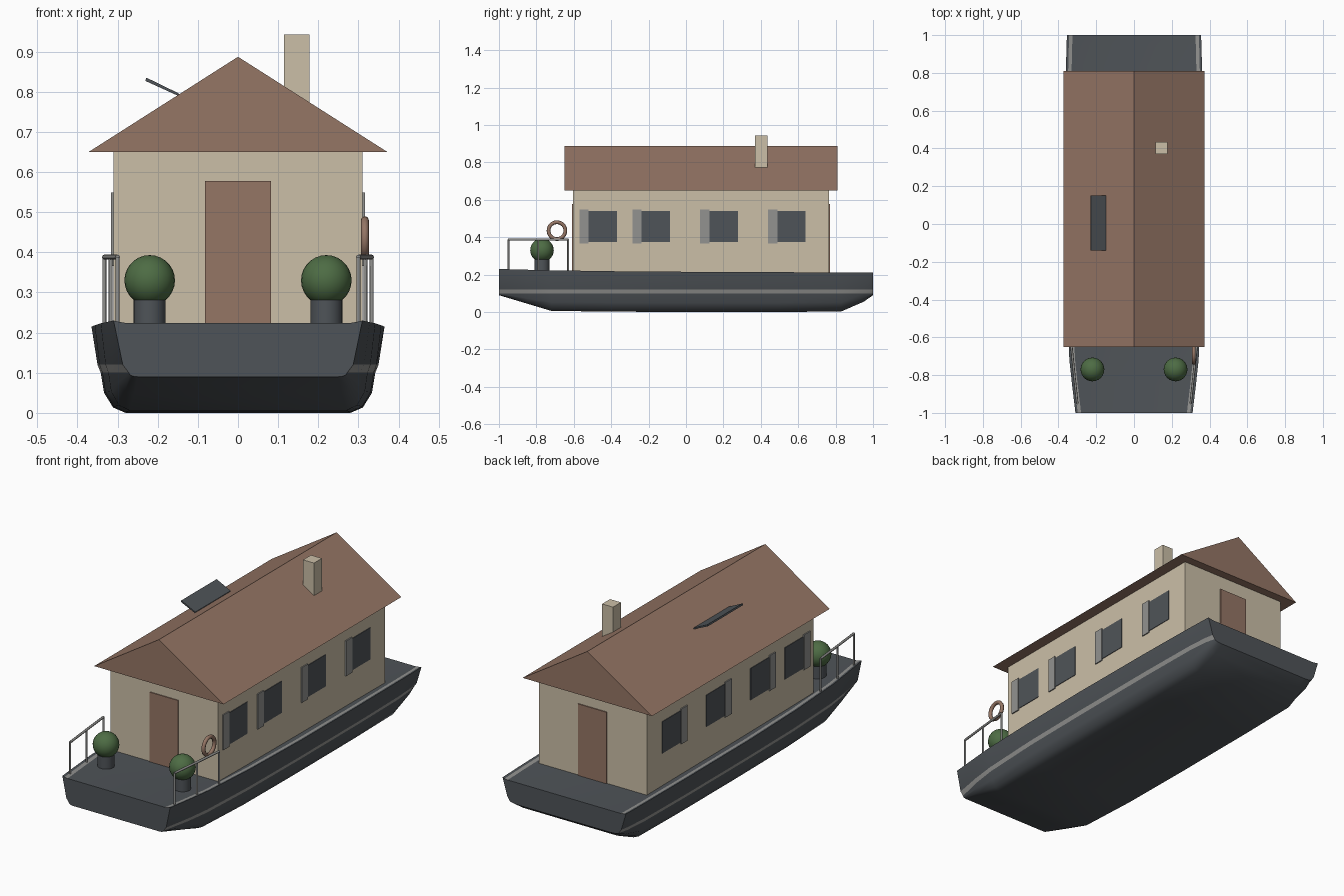
import bpy, bmesh
from math import sin, cos, radians, atan2, hypot
from mathutils import Vector

if "Cube" in bpy.data.objects:
    bpy.data.objects.remove(bpy.data.objects["Cube"])


def material(name, rgb):
    m = bpy.data.materials.new(name)
    m.use_nodes = True
    m.diffuse_color = (*rgb, 1)
    m.node_tree.nodes["Principled BSDF"].inputs["Base Color"].default_value = (*rgb, 1)
    return m


CREAM = material("cream", (0.6, 0.52, 0.39))
BROWN = material("terracotta", (0.3, 0.18, 0.13))
DARK = material("slate", (0.078, 0.088, 0.098))
GREY = material("light grey", (0.29, 0.29, 0.28))
GREEN = material("leaf green", (0.075, 0.15, 0.058))


def make(name, bm, *mats, smooth=None):
    """Turn a bmesh into a named object."""
    bmesh.ops.recalc_face_normals(bm, faces=bm.faces)
    mesh = bpy.data.meshes.new(name)
    bm.to_mesh(mesh)
    bm.free()
    for m in mats:
        mesh.materials.append(m)
    ob = bpy.data.objects.new(name, mesh)
    bpy.context.collection.objects.link(ob)
    if smooth:
        bpy.ops.object.select_all(action='DESELECT')
        ob.select_set(True)
        bpy.context.view_layer.objects.active = ob
        bpy.ops.object.shade_smooth_by_angle(angle=radians(smooth))
    return ob


def box(name, mat, x, y, z):
    bm = bmesh.new()
    bmesh.ops.create_cube(bm, size=1)
    for v in bm.verts:
        v.co = [(a + b) / 2 + c * (b - a) for (a, b), c in zip((x, y, z), v.co)]
    return make(name, bm, mat)


def extrude_profile(name, mat, points, y0, y1):
    """Extrude an x-z outline along y."""
    bm = bmesh.new()
    face = bm.faces.new([bm.verts.new((x, y0, z)) for x, z in points])
    ext = bmesh.ops.extrude_face_region(bm, geom=[face])
    verts = [g for g in ext["geom"] if isinstance(g, bmesh.types.BMVert)]
    bmesh.ops.translate(bm, verts=verts, vec=(0, y1 - y0, 0))
    return make(name, bm, mat)


def tube(name, mat, points, radius, cyclic=False):
    cu = bpy.data.curves.new(name, 'CURVE')
    cu.dimensions = '3D'
    cu.bevel_depth = radius
    cu.bevel_resolution = 2
    cu.use_fill_caps = True
    sp = cu.splines.new('POLY')
    sp.points.add(len(points) - 1)
    for p, co in zip(sp.points, points):
        p.co = (*co, 1)
    sp.use_cyclic_u = cyclic
    cu.materials.append(mat)
    ob = bpy.data.objects.new(name, cu)
    bpy.context.collection.objects.link(ob)
    return ob


# Hull stations: y, rim z, keel z, half widths at rim, stripe top, stripe bottom, keel
STATIONS = [
    (-1.0, 0.23, 0.09, 0.31, 0.287, 0.272, 0.25),
    (-0.85, 0.226, 0.045, 0.328, 0.314, 0.305, 0.26),
    (-0.72, 0.223, 0.006, 0.342, 0.33, 0.323, 0.27),
    (-0.4, 0.218, 0.002, 0.357, 0.345, 0.338, 0.28),
    (0.0, 0.215, 0.0, 0.365, 0.35, 0.342, 0.28),
    (0.5, 0.213, 0.0, 0.364, 0.35, 0.342, 0.28),
    (0.83, 0.211, 0.003, 0.36, 0.345, 0.338, 0.28),
    (0.95, 0.21, 0.055, 0.357, 0.337, 0.328, 0.27),
    (1.0, 0.21, 0.09, 0.355, 0.328, 0.315, 0.265),
]


def section(y, zt, zb, wt, w12, w10, wb):
    half = [(wb + (w10 - wb) * cos(radians(a)), 0.1 - (0.1 - zb) * sin(radians(a)))
            for a in (90, 60, 30)]
    half += [(w10, 0.1), (w12, 0.12), (wt, zt), (wt - 0.012, zt - 0.003), (wt - 0.03, zt - 0.006)]
    return [(x, y, z) for x, z in half] + [(-x, y, z) for x, z in reversed(half)]


bm = bmesh.new()
rings = [[bm.verts.new(p) for p in section(*s)] for s in STATIONS]
n = len(rings[0])
for a, b in zip(rings, rings[1:]):
    for i in range(n):
        j = (i + 1) % n
        f = bm.faces.new((a[i], a[j], b[j], b[i]))
        # Side stripes and the edge lines on the deck
        f.material_index = 1 if i in (3, 11, 6, 8) else 0
bm.faces.new(rings[0])
bm.faces.new(rings[-1])
make("hull", bm, DARK, GREY, smooth=35)

# Cabin, roof and chimney
box("cabin", CREAM, (-0.31, 0.31), (-0.605, 0.765), (0.19, 0.66))
extrude_profile("roof", BROWN, [(-0.372, 0.65), (0.372, 0.65), (0, 0.887)], -0.65, 0.81)
box("chimney", CREAM, (0.115, 0.178), (0.37, 0.435), (0.75, 0.943))

# Open roof hatch
extrude_profile("roof_hatch", DARK,
                [(-0.145, 0.788), (-0.148, 0.796), (-0.228, 0.835), (-0.231, 0.827)], -0.14, 0.15)

# Doors at both ends
box("front_door", BROWN, (-0.082, 0.082), (-0.61, -0.603), (0.2, 0.577))
box("back_door", BROWN, (-0.082, 0.082), (0.763, 0.77), (0.2, 0.577))

# Windows with one shutter each
for side, word in ((1, "left"), (-1, "right")):
    for k, y in enumerate((-0.52, -0.237, 0.125, 0.488), 1):
        box(f"{word}_window_{k}", DARK, sorted((side * 0.307, side * 0.313)),
            (y, y + 0.152), (0.375, 0.54))
        box(f"{word}_shutter_{k}", GREY, sorted((side * 0.307, side * 0.316)),
            (y - 0.05, y), (0.366, 0.549))

    # Bow railing
    feet = [(side * 0.3, -0.95), (side * 0.317, -0.79), (side * 0.333, -0.63)]
    for k, (x, y) in enumerate(feet, 1):
        tube(f"{word}_rail_post_{k}", GREY, [(x, y, 0.2), (x, y, 0.388)], 0.005)
    tube(f"{word}_rail_top", GREY, [(x, y, 0.388) for x, y in feet], 0.006)

    # Potted bush
    bm = bmesh.new()
    bmesh.ops.create_cone(bm, cap_ends=True, segments=24, radius1=0.04, radius2=0.04, depth=0.095)
    bmesh.ops.translate(bm, verts=bm.verts, vec=(side * 0.22, -0.77, 0.2475))
    make(f"{word}_pot", bm, DARK, smooth=40)
    bm = bmesh.new()
    bmesh.ops.create_uvsphere(bm, u_segments=24, v_segments=14, radius=0.063)
    bmesh.ops.translate(bm, verts=bm.verts, vec=(side * 0.22, -0.77, 0.33))
    make(f"{word}_bush", bm, GREEN, smooth=40)

# Life ring on the left railing
tube("life_ring", BROWN,
     [(0.316, -0.69 + 0.045 * cos(radians(a)), 0.435 + 0.045 * sin(radians(a)))
      for a in range(0, 360, 15)], 0.01, cyclic=True)
